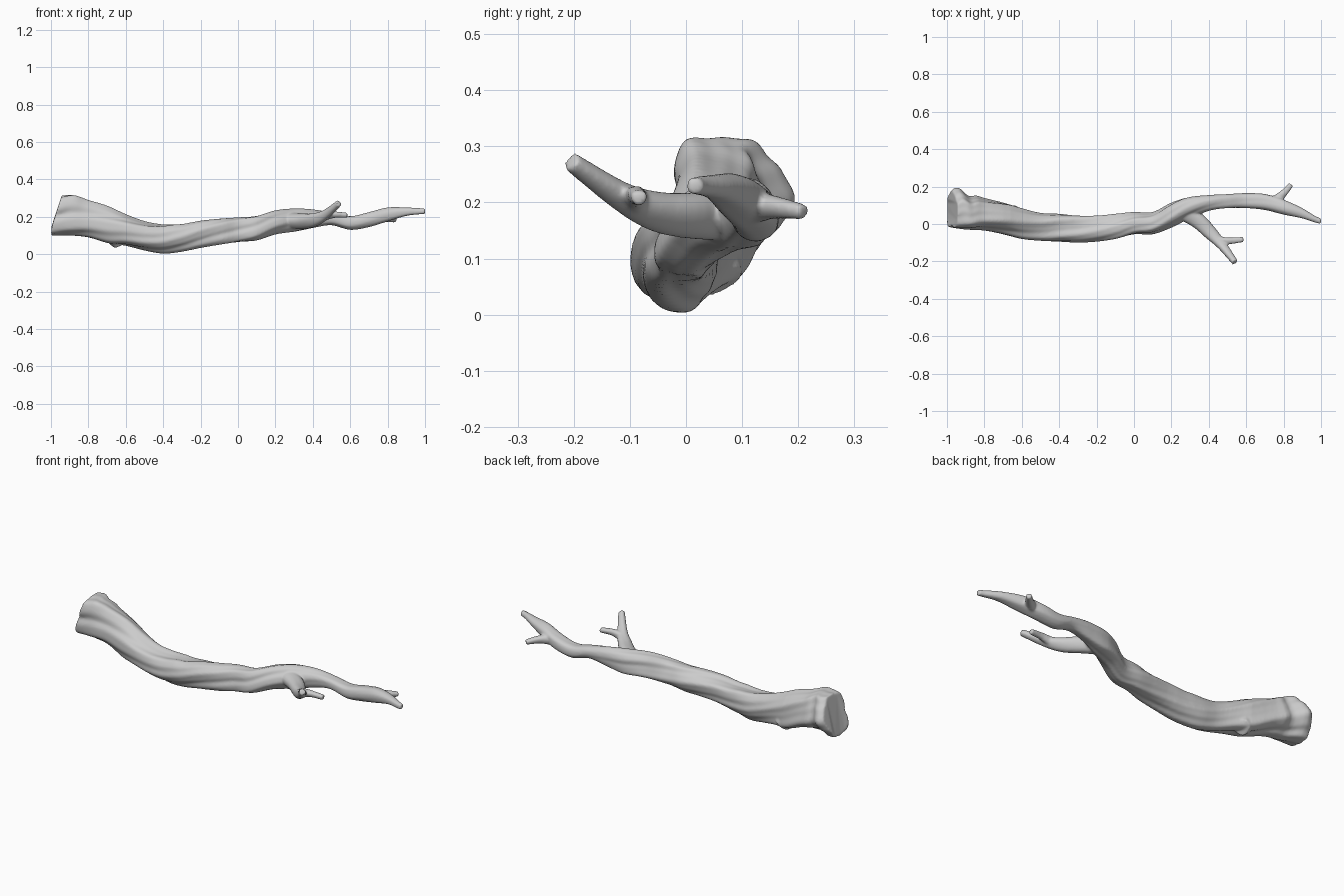
import bpy, bmesh, math
from mathutils import Vector

if "Cube" in bpy.data.objects:
    bpy.data.objects.remove(bpy.data.objects["Cube"])

bm = bmesh.new()


def skin(rings):
    # bridge a list of rings and close both ends
    vs = [[bm.verts.new(p) for p in r] for r in rings]
    n = len(vs[0])
    for a, b in zip(vs, vs[1:]):
        for i in range(n):
            j = (i + 1) % n
            bm.faces.new((a[i], a[j], b[j], b[i]))
    bm.faces.new(vs[0][::-1])
    bm.faces.new(vs[-1])


def spline(a, b, c, d, t):
    return 0.5 * (2 * b + (c - a) * t + (2 * a - 5 * b + 4 * c - d) * t * t
                  + (3 * b - a - 3 * c + d) * t ** 3)


def sample(rows, steps):
    # smooth interpolation through rows of numbers
    out = []
    for i in range(len(rows) - 1):
        q = [rows[max(0, min(len(rows) - 1, i + k))] for k in (-1, 0, 1, 2)]
        for s in range(steps):
            out.append([spline(*v, s / steps) for v in zip(*q)])
    return out + [list(rows[-1])]


def limb(points):
    # tapered round branch through (x, y, z, radius)
    pts = sample(points, 5)
    rings = []
    for i, p in enumerate(pts):
        a, b = pts[max(0, i - 1)], pts[min(len(pts) - 1, i + 1)]
        d = (Vector(b[:3]) - Vector(a[:3])).normalized()
        u = d.cross(Vector((0, 0, 1) if abs(d.z) < 0.8 else (1, 0, 0))).normalized()
        w = d.cross(u)
        rings.append([Vector(p[:3]) + p[3] * (1 + 0.06 * math.cos(3 * t + i * .2))
                      * (u * math.cos(t) + w * math.sin(t))
                      for t in (2 * math.pi * k / 20 for k in range(20))])
    skin(rings)


# trunk: y min, y max, z min, z max at every 0.1 along x
extents = [
    (-.02, .18, .10, .315), (-.03, .17, .10, .315), (-.035, .14, .09, .29),
    (-.055, .115, .06, .26), (-.08, .085, .045, .215), (-.09, .06, .02, .178),
    (-.095, .055, .003, .16), (-.10, .045, .013, .162), (-.095, .045, .033, .18),
    (-.08, .055, .05, .19), (-.055, .065, .065, .197), (-.055, .065, .073, .205),
    (-.02, .115, .105, .235), (.03, .145, .12, .245), (.07, .155, .14, .24),
    (.085, .16, .155, .222), (.085, .165, .13, .203), (.075, .16, .145, .225),
    (.05, .13, .175, .25), (.03, .085, .205, .25), (0, .03, .215, .245)]
rows = sample(extents, 5)
rings, N = [], 72
for i, (y0, y1, z0, z1) in enumerate(rows):
    x = -1 + 2 * i / (len(rows) - 1)
    g = 1 if x < 0.2 else max(0.35, 1 - (x - 0.2) * 2)
    if x < -0.85:
        y1 += 0.018 * math.sin((x + 1) / 0.15 * 2 * math.pi)
    tw = 2.4 * x
    sec = []
    for k in range(N):
        t = 2 * math.pi * k / N
        c, s = math.cos(t), math.sin(t)
        r = (abs(c) ** 2.4 + abs(s) ** 2.4) ** (-1 / 2.4)
        # twisting grain: broad lobes with narrower grooves
        r *= 1 + g * (0.07 * math.cos(3 * (t + tw) + .6)
                      + 0.06 * math.cos(5 * (t + tw * .9) + 2 * x)
                      + 0.022 * math.cos(11 * (t + tw) + math.sin(4 * x)))
        sec.append((r * c, r * s))
    ay, by = min(p[0] for p in sec), max(p[0] for p in sec)
    az, bz = min(p[1] for p in sec), max(p[1] for p in sec)
    ring = []
    for p, q in sec:
        y = y0 + (p - ay) / (by - ay) * (y1 - y0)
        z = z0 + (q - az) / (bz - az) * (z1 - z0)
        lean = 0.33 * max(0, z - 0.14) * max(0, 1 - (x + 1) / 0.2)
        ring.append((x + lean, y, z))
    rings.append(ring)
skin(rings)

# side branch and its twig
limb([(.24, .08, .18, .045), (.34, .02, .178, .042), (.41, -.05, .185, .036),
      (.47, -.115, .212, .026), (.54, -.205, .273, .017)])
limb([(.45, -.09, .20, .026), (.51, -.09, .212, .018), (.585, -.083, .208, .014)])
# twig near the tip
limb([(.73, .11, .19, .03), (.79, .155, .192, .021), (.84, .21, .183, .014)])
# cut knot under the thick end
limb([(-.68, .02, .13, .06), (-.65, .045, .09, .05), (-.63, .06, .06, .042)])

bmesh.ops.recalc_face_normals(bm, faces=bm.faces)
mesh = bpy.data.meshes.new("driftwood_branch")
bm.to_mesh(mesh)
bm.free()
log = bpy.data.objects.new("driftwood_branch", mesh)
bpy.context.collection.objects.link(log)
bpy.context.view_layer.objects.active = log
log.select_set(True)

# fuse the limbs and soften the joints
fuse = log.modifiers.new("fuse", 'REMESH')
fuse.mode = 'VOXEL'
fuse.voxel_size = 0.006
fuse.use_smooth_shade = True
soft = log.modifiers.new("soften", 'SMOOTH')
soft.factor = 0.5
soft.iterations = 4
